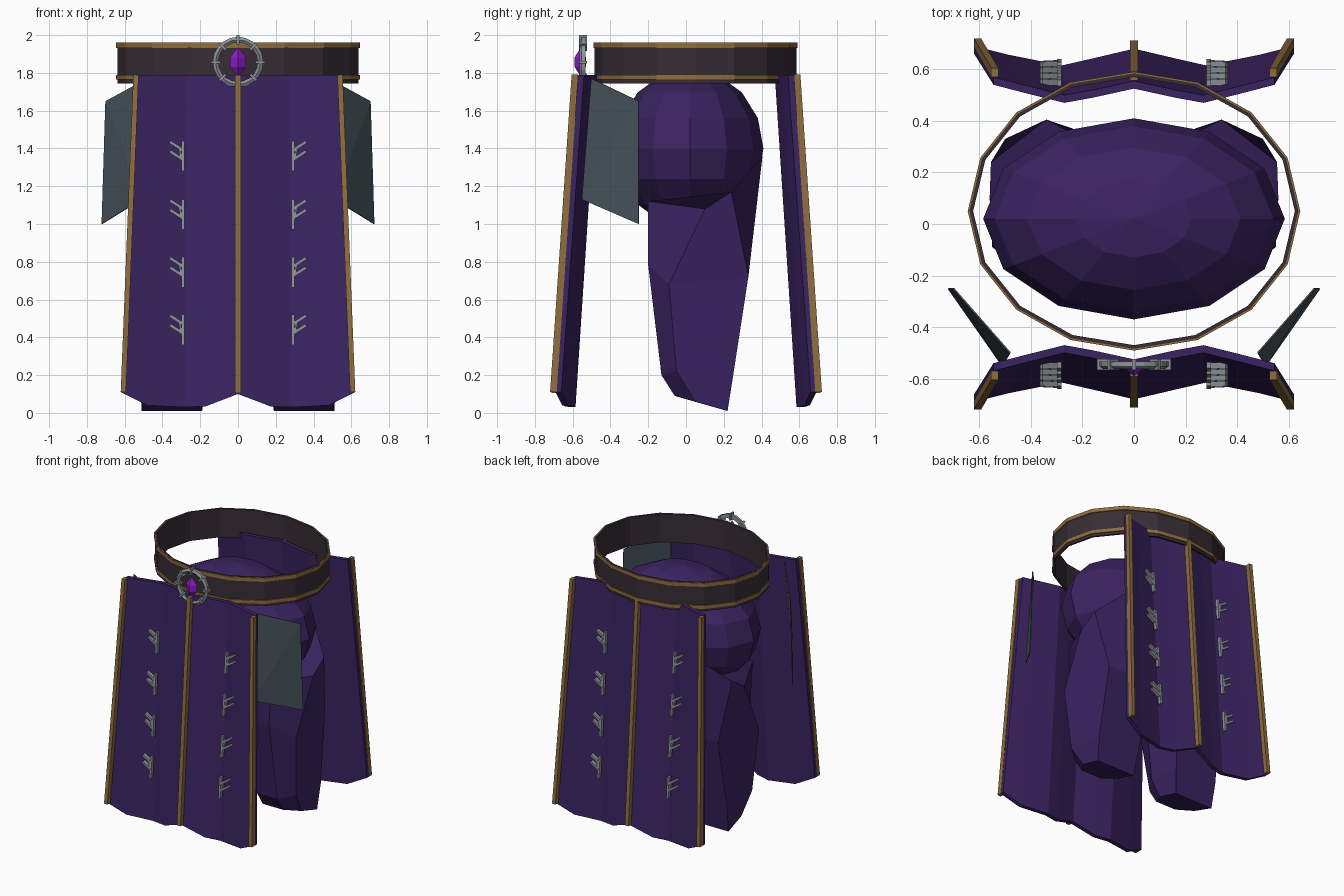
import bpy, bmesh, math
from mathutils import Vector, Matrix

if "Cube" in bpy.data.objects:
    bpy.data.objects.remove(bpy.data.objects["Cube"])


def srgb(h):
    c = [int(h[i:i + 2], 16) / 255 for i in (0, 2, 4)]
    return [v / 12.92 if v <= 0.04045 else ((v + 0.055) / 1.055) ** 2.4 for v in c] + [1]


def material(name, h):
    m = bpy.data.materials.new(name)
    m.diffuse_color = srgb(h)
    m.use_nodes = True
    m.node_tree.nodes["Principled BSDF"].inputs["Base Color"].default_value = m.diffuse_color
    return m


CLOTH = material("purple_cloth", "3a2361")
LEATHER = material("dark_leather", "372d34")
GOLD = material("antique_gold", "8f6d3d")
SILVER = material("silver", "8d9399")
GEM = material("violet_gem", "8a1cc8")
SLATE = material("slate", "48545d")


def finish(name, bm, mat):
    bmesh.ops.recalc_face_normals(bm, faces=bm.faces)
    me = bpy.data.meshes.new(name)
    bm.to_mesh(me)
    bm.free()
    me.materials.append(mat)
    ob = bpy.data.objects.new(name, me)
    bpy.context.collection.objects.link(ob)
    return ob


def loft(bm, sections, closed=False):
    """Skin rings of points; cap the ends, or join last ring to first."""
    rings = [[bm.verts.new(p) for p in s] for s in sections]
    n = len(rings[0])
    pairs = list(zip(rings, rings[1:]))
    if closed:
        pairs.append((rings[-1], rings[0]))
    else:
        bm.faces.new(rings[0])
        bm.faces.new(rings[-1])
    for a, b in pairs:
        for i in range(n):
            j = (i + 1) % n
            bm.faces.new((a[i], a[j], b[j], b[i]))


def bar(bm, a, b, w, d):
    """Square bar from a to b, w wide across and d deep along y."""
    a, b = Vector(a), Vector(b)
    t = (b - a).normalized()
    s = t.cross(Vector((0, 1, 0))).normalized() * w / 2
    y = Vector((0, d / 2, 0))
    loft(bm, [[p - s - y, p + s - y, p + s + y, p - s + y] for p in (a, b)])


def mirror(bm, axis):
    """Duplicate everything across x (0) or y (1)."""
    d = bmesh.ops.duplicate(bm, geom=bm.verts[:] + bm.edges[:] + bm.faces[:])
    for v in d["geom"]:
        if isinstance(v, bmesh.types.BMVert):
            v.co[axis] *= -1


def band(name, rx, ry, z0, z1, thick, mat, segs=16):
    """Oval hoop with a rectangular section."""
    bm = bmesh.new()
    secs = []
    for i in range(segs):
        a = math.tau * i / segs
        c, s = math.cos(a), math.sin(a)
        secs.append([((rx - o) * c, 0.05 + (ry - o) * s, z)
                     for o, z in ((0, z0), (0, z1), (thick, z1), (thick, z0))])
    loft(bm, secs, closed=True)
    return finish(name, bm, mat)


# Belt and its two trim hoops
band("belt", 0.638, 0.534, 1.745, 1.962, 0.014, LEATHER)
band("belt_trim_top", 0.645, 0.541, 1.932, 1.96, 0.012, GOLD)
band("belt_trim_bottom", 0.645, 0.541, 1.765, 1.79, 0.012, GOLD)

# Hips
bm = bmesh.new()
bmesh.ops.create_uvsphere(bm, u_segments=12, v_segments=8, radius=1,
                          matrix=Matrix.Translation((0, 0.02, 1.4))
                          @ Matrix.Diagonal((0.585, 0.39, 0.42, 1)))
finish("hips", bm, CLOTH)

# Legs: six-sided sections from the cuff up to the thigh
bm = bmesh.new()
loft(bm, [
    [(.25, -.06, .09), (.42, -.06, .09), (.50, .05, .06),
     (.51, .22, .01), (.19, .22, .01), (.19, .05, .06)],
    [(.25, -.13, .20), (.42, -.13, .20), (.52, -.05, .22),
     (.52, .25, .20), (.17, .25, .20), (.16, .00, .20)],
    [(.20, -.20, .78), (.40, -.20, .78), (.55, -.09, .68),
     (.50, .33, .72), (.12, .33, .72), (.06, .05, .70)],
    [(.15, -.20, 1.12), (.42, -.20, 1.12), (.56, .10, 1.08),
     (.555, .24, 1.17), (.34, .405, 1.36), (.04, .25, 1.10)],
])
mirror(bm, 0)
for v in bm.verts:
    v.co.z = max(v.co.z, 0)
finish("legs", bm, CLOTH)

# Folded cloth panels, front and back
TOP = [(0, -.555), (.16, -.52), (.27, -.50), (.43, -.54), (.545, -.57)]
LOW = [(0, -.68, .10), (.17, -.64, .035), (.28, -.615, .03), (.48, -.655, .04), (.62, -.69, .11)]
T = Vector((0, 0.03, 0))
bm = bmesh.new()
columns = []
for side in (-1, 1):
    order = range(4, 0, -1) if side < 0 else range(5)
    for i in order:
        a = Vector((side * TOP[i][0], TOP[i][1], 1.79))
        b = Vector((side * LOW[i][0], LOW[i][1], LOW[i][2]))
        columns.append([a, b, b + T, a + T])
loft(bm, columns)
mirror(bm, 1)
finish("cloth_panels", bm, CLOTH)

# Gold strips on the panel folds and edges
bm = bmesh.new()
bar(bm, (0, -.575, 1.79), (0, -.695, .105), .03, .035)
for s in (-1, 1):
    bar(bm, (s * .54, -.588, 1.79), (s * .607, -.702, .11), .028, .035)
mirror(bm, 1)
finish("panel_trim", bm, GOLD)

# Silver branch marks, four per half panel
bm = bmesh.new()
for s in (-1, 1):
    for z in (.44, .745, 1.05, 1.36):
        def at(x, dz):
            return (s * x, -.553 - .075 * (1.36 - z - dz), z + dz)
        bar(bm, at(.29, -.08), at(.29, .08), .016, .025)
        for dz in (.03, -.02):
            bar(bm, at(.29, dz), at(.36, dz + .045), .016, .025)
        bar(bm, at(.30, -.02), at(.31, .04), .01, .02)
mirror(bm, 1)
finish("branch_marks", bm, SILVER)

# Side plates: thin bent quads split along a diagonal
bm = bmesh.new()
q = [bm.verts.new(p) for p in ((.48, -.50, 1.77), (.70, -.25, 1.65),
                               (.72, -.25, 1.00), (.51, -.55, 1.13))]
bm.faces.new((q[0], q[1], q[3]))
bm.faces.new((q[1], q[2], q[3]))
mirror(bm, 0)
ob = finish("side_plates", bm, SLATE)
mod = ob.modifiers.new("thickness", 'SOLIDIFY')
mod.thickness = 0.006
mod.offset = 0

# Buckle ring with small studs
CY, CZ = -.545, 1.857
bm = bmesh.new()
secs = []
for i in range(20):
    a = math.tau * i / 20
    secs.append([(r * math.cos(a), CY + y, CZ + r * math.sin(a))
                 for r, y in ((.104, -.008), (.118, -.018), (.134, -.008),
                              (.134, .012), (.104, .012))])
loft(bm, secs, closed=True)
for i in range(8):
    a = math.tau * i / 8
    d = Vector((math.cos(a), 0, math.sin(a)))
    c = Vector((0, CY, CZ))
    bar(bm, c + d * .092, c + d * (.143 if i % 2 == 0 else .138), .014, .042)
finish("buckle_ring", bm, SILVER)

# Faceted gem
bm = bmesh.new()
tips = [bm.verts.new((0, CY - .01, CZ + h)) for h in (-.08, .08)]
waist = [[bm.verts.new((x, CY - .01 + y, CZ + h))
          for x, y in ((.043, 0), (0, -.035), (-.043, 0), (0, .025))] for h in (-.025, .025)]
for i in range(4):
    j = (i + 1) % 4
    bm.faces.new((waist[0][i], waist[0][j], waist[1][j], waist[1][i]))
    bm.faces.new((tips[0], waist[0][i], waist[0][j]))
    bm.faces.new((tips[1], waist[1][i], waist[1][j]))
finish("buckle_gem", bm, GEM)
